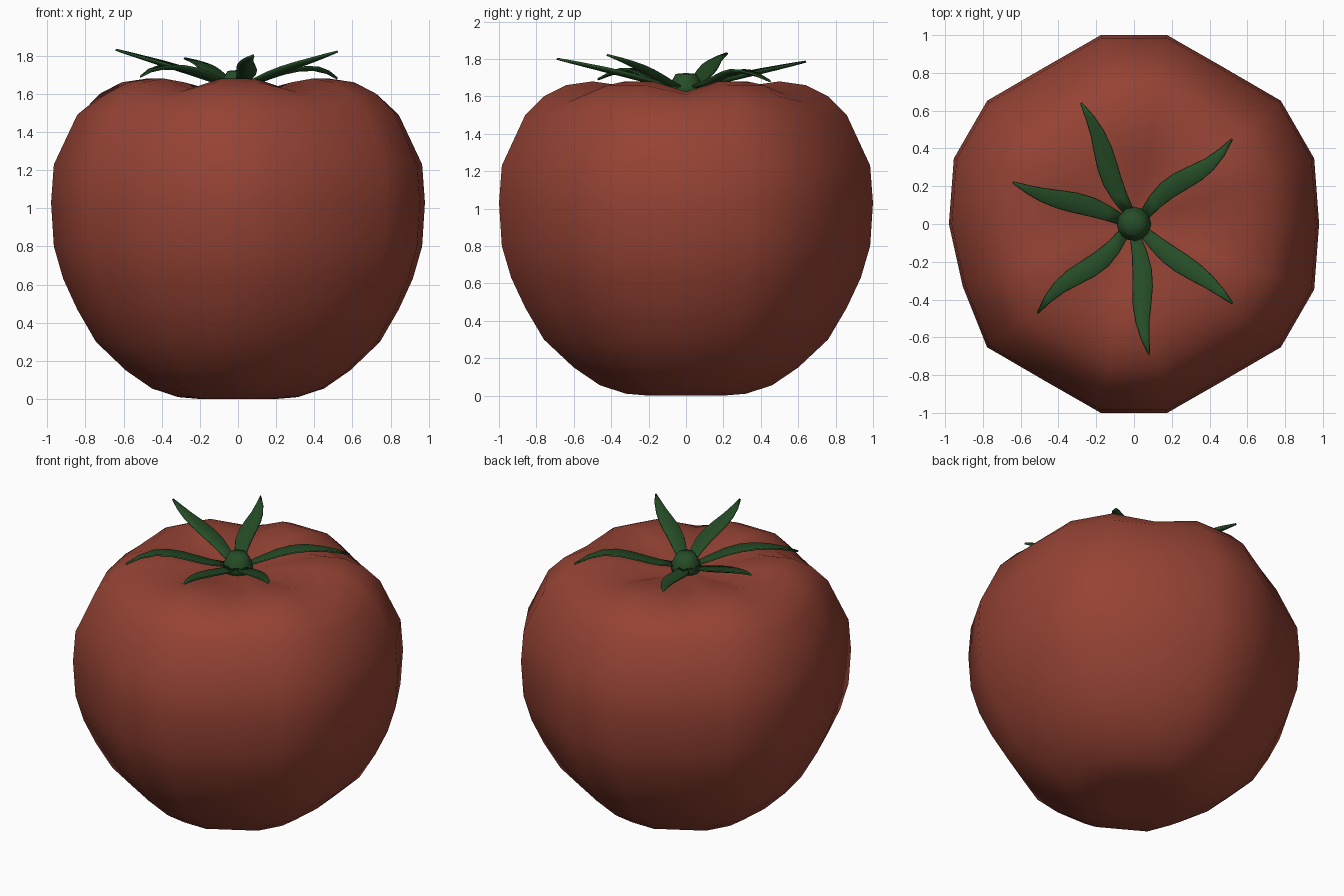
import bpy, bmesh, math
from mathutils import Vector

if "Cube" in bpy.data.objects:
    bpy.data.objects.remove(bpy.data.objects["Cube"])


def material(name, rgb):
    m = bpy.data.materials.new(name)
    m.diffuse_color = (*rgb, 1)
    m.use_nodes = True
    m.node_tree.nodes["Principled BSDF"].inputs["Base Color"].default_value = m.diffuse_color
    return m


RED = material("tomato red", (0.30, 0.055, 0.034))
GREEN = material("leaf green", (0.019, 0.075, 0.020))


def finish(bm, name, mat):
    bmesh.ops.recalc_face_normals(bm, faces=bm.faces)
    me = bpy.data.meshes.new(name)
    bm.to_mesh(me)
    bm.free()
    ob = bpy.data.objects.new(name, me)
    bpy.context.collection.objects.link(ob)
    me.materials.append(mat)
    for p in me.polygons:
        p.use_smooth = True
    return ob


def lathe(name, profile, seg, mat, shape):
    """Revolve (radius, z) pairs; shape(angle, r, z, row) bends each ring point."""
    bm = bmesh.new()
    rings = []
    for k, (r, z) in enumerate(profile):
        if r == 0:
            rings.append([bm.verts.new((0, 0, z))] * seg)
        else:
            rings.append([bm.verts.new(shape(2 * math.pi * i / seg, r, z, k)) for i in range(seg)])
    for a, b in zip(rings, rings[1:]):
        for i in range(seg):
            j = (i + 1) % seg
            bm.faces.new(dict.fromkeys((a[i], a[j], b[j], b[i])))
    return finish(bm, name, mat)


# Six-lobed fruit with a sunken crown
FRUIT = [(0, 0.02), (0.2, 0.0), (0.32, 0.01), (0.46, 0.055), (0.6, 0.15), (0.76, 0.3),
         (0.86, 0.47), (0.935, 0.63), (0.985, 0.8), (1.0, 1.03), (0.985, 1.23),
         (0.86, 1.5), (0.76, 1.6), (0.64, 1.66), (0.5, 1.68), (0.36, 1.66),
         (0.22, 1.63), (0.1, 1.61), (0, 1.6)]
RIM_DIP = {11: 0.01, 12: 0.03, 13: 0.05, 14: 0.055, 15: 0.04, 16: 0.02}


def lobed(t, r, z, k):
    lobe = math.cos(6 * t - math.pi)
    f = 0.995 + 0.04 * lobe
    deg = round(math.degrees(t))
    if deg in (0, 180):
        f = 0.98
    elif deg == 200:
        f = 0.965
    z -= RIM_DIP.get(k, 0) * max(0, 0.5 - lobe) / 1.5
    return (r * f * math.cos(t), r * f * math.sin(t), z)


lathe("fruit", FRUIT, 18, RED, lobed)

# Short stem stub
lathe("stem", [(0, 1.59), (0.09, 1.6), (0.092, 1.65), (0.072, 1.69), (0.055, 1.72), (0, 1.725)],
      12, GREEN, lambda t, r, z, k: (r * math.cos(t), r * math.sin(t), z))

# Pointed, folded sepals: (tip x, tip y, tip z, arch, sideways wave)
SEPALS = [(-0.28, 0.64, 1.785, 0, 0.015), (-0.64, 0.22, 1.83, 0, -0.012),
          (-0.51, -0.47, 1.69, 0.06, 0.022), (0.08, -0.69, 1.80, 0, 0.015),
          (0.52, -0.42, 1.82, 0, -0.01), (0.52, 0.45, 1.68, 0.06, 0.022)]
WIDTH = [0.028, 0.04, 0.05, 0.053, 0.048, 0.036, 0.022, 0.004]


def sepal(n, tx, ty, tz, arch, wave):
    bm = bmesh.new()
    length = math.hypot(tx, ty)
    d = Vector((tx, ty, 0)) / length
    side = Vector((-d.y, d.x, 0))
    rows = []
    for i, w in enumerate(WIDTH):
        s = i / (len(WIDTH) - 1)
        c = d * (0.07 + (length - 0.07) * s) + side * wave * math.sin(2 * math.pi * s)
        c.z = 1.64 + (tz - 1.64) * s + arch * math.sin(math.pi * s ** 1.4)
        up = Vector((0, 0, w * 0.4))
        rows.append([bm.verts.new(p) for p in (c - side * w + up, c, c + side * w + up)])
    for a, b in zip(rows, rows[1:]):
        for j in (0, 1):
            bm.faces.new((a[j], b[j], b[j + 1], a[j + 1]))
    ob = finish(bm, f"sepal_{n}", GREEN)
    mod = ob.modifiers.new("thickness", "SOLIDIFY")
    mod.thickness = 0.01
    mod.offset = 0


for n, args in enumerate(SEPALS, 1):
    sepal(n, *args)
